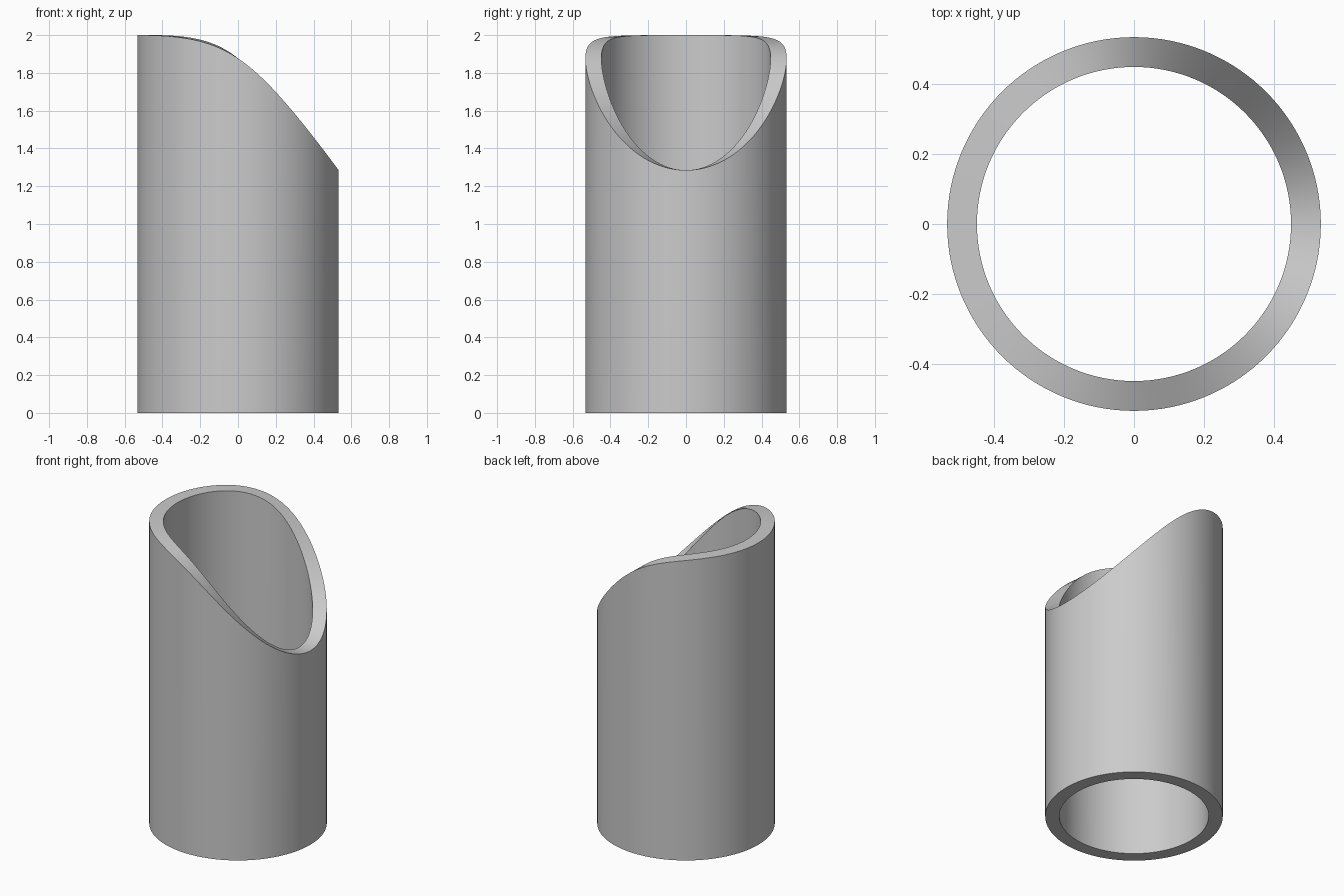
import bpy, bmesh, math

cube = bpy.data.objects.get("Cube")
if cube:
    bpy.data.objects.remove(cube)

SEGMENTS = 128
OUTER, INNER = 0.533, 0.448


def rim_height(c):
    # Saddle-shaped slanted cut, level at the back of the slope
    return 2.1356 - 0.3575 * c - 0.42 * math.sqrt(c * c + 0.379)


# Plain grey material
grey = bpy.data.materials.new("grey")
grey.use_nodes = True
colour = (0.6, 0.6, 0.6, 1)
grey.diffuse_color = colour
grey.node_tree.nodes["Principled BSDF"].inputs["Base Color"].default_value = colour

# Hollow tube: each angle has a closed four-point wall section
bm = bmesh.new()
sections = []
for i in range(SEGMENTS):
    a = math.tau * i / SEGMENTS
    c, s = math.cos(a), math.sin(a)
    top = rim_height(c)
    wall = [(OUTER, 0), (OUTER, top), (INNER, top), (INNER, 0)]
    sections.append([bm.verts.new((r * c, r * s, z)) for r, z in wall])

# Join neighbouring sections around the tube
for i, here in enumerate(sections):
    there = sections[(i + 1) % SEGMENTS]
    for j in range(4):
        k = (j + 1) % 4
        bm.faces.new((here[j], there[j], there[k], here[k]))
bmesh.ops.recalc_face_normals(bm, faces=bm.faces)

mesh = bpy.data.meshes.new("cut_tube")
bm.to_mesh(mesh)
bm.free()
mesh.materials.append(grey)
tube = bpy.data.objects.new("cut_tube", mesh)
bpy.context.collection.objects.link(tube)

# Smooth walls with crisp rims
bpy.ops.object.select_all(action="DESELECT")
tube.select_set(True)
bpy.context.view_layer.objects.active = tube
bpy.ops.object.shade_smooth_by_angle(angle=math.radians(30))
